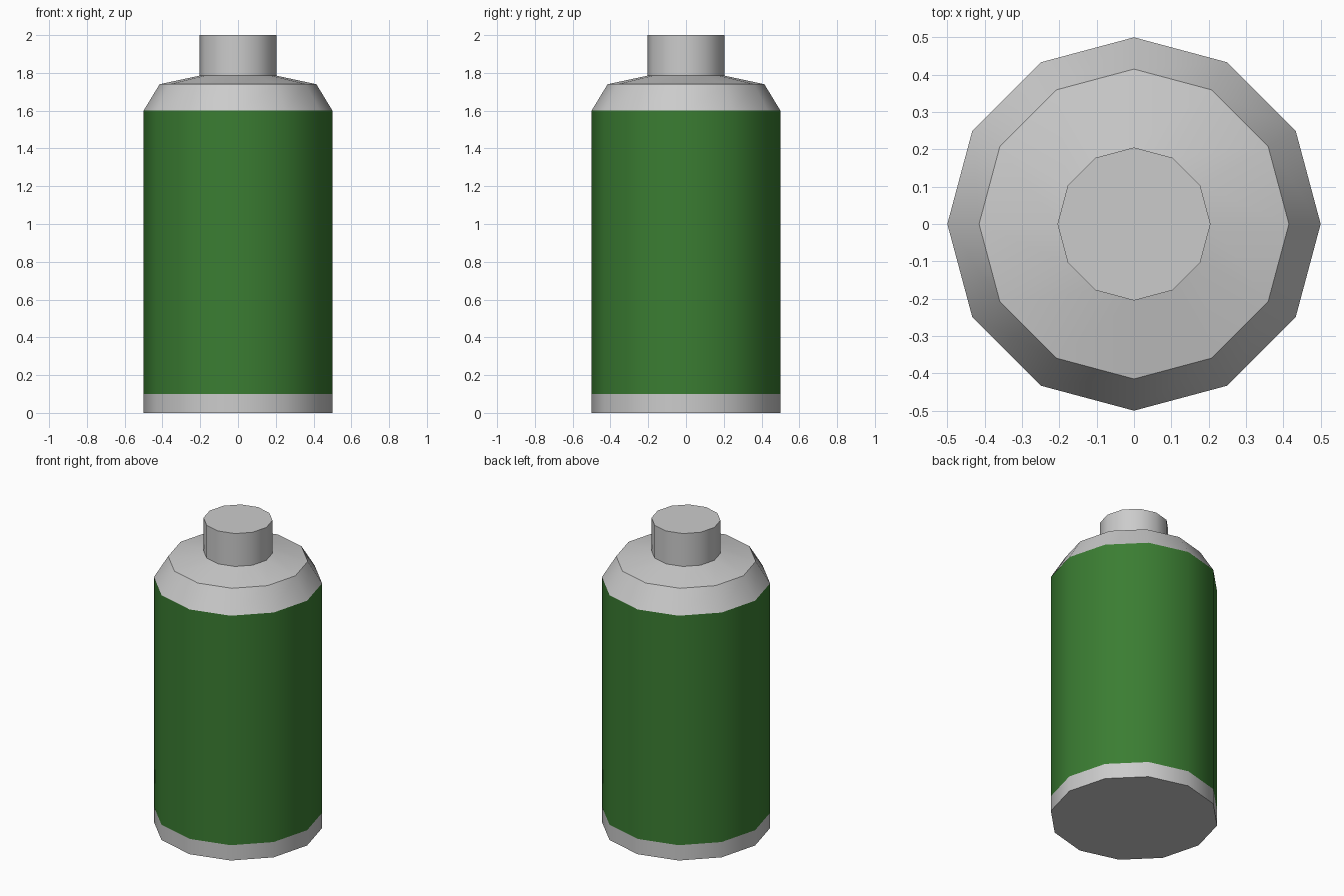
import bpy
import bmesh
from math import cos, sin, tau, radians

if "Cube" in bpy.data.objects:
    bpy.data.objects.remove(bpy.data.objects["Cube"])

SIDES = 12


def lathe(name, profile, cap_bottom=False, cap_top=False, color=None):
    """Revolve (radius, z) points into a 12-sided shell."""
    bm = bmesh.new()
    rings = [[bm.verts.new((r * cos(tau * i / SIDES), r * sin(tau * i / SIDES), z))
              for i in range(SIDES)] for r, z in profile]
    for low, high in zip(rings, rings[1:]):
        for i in range(SIDES):
            j = (i + 1) % SIDES
            bm.faces.new((low[i], low[j], high[j], high[i]))
    if cap_bottom:
        bm.faces.new(rings[0][::-1])
    if cap_top:
        bm.faces.new(rings[-1])
    mesh = bpy.data.meshes.new(name)
    bm.to_mesh(mesh)
    bm.free()
    obj = bpy.data.objects.new(name, mesh)
    bpy.context.collection.objects.link(obj)
    if color:
        mat = bpy.data.materials.new(name + "_paint")
        mat.diffuse_color = color
        mat.use_nodes = True
        mat.node_tree.nodes["Principled BSDF"].inputs["Base Color"].default_value = mat.diffuse_color
        mesh.materials.append(mat)
    bpy.ops.object.select_all(action='DESELECT')
    obj.select_set(True)
    bpy.context.view_layer.objects.active = obj
    bpy.ops.object.shade_smooth_by_angle(angle=radians(30.2))
    return obj


# bare metal base band with closed bottom
lathe("base_band", [(0.5, 0), (0.5, 0.1)], cap_bottom=True)
# green painted wall
lathe("painted_wall", [(0.5, 0.1), (0.5, 1.6)], color=(0.043, 0.205, 0.032, 1))
# sloped shoulder in two steps
lathe("shoulder", [(0.5, 1.6), (0.415, 1.74), (0.205, 1.785)])
# neck with flat top
lathe("neck_cap", [(0.205, 1.785), (0.205, 2.0)], cap_top=True)
